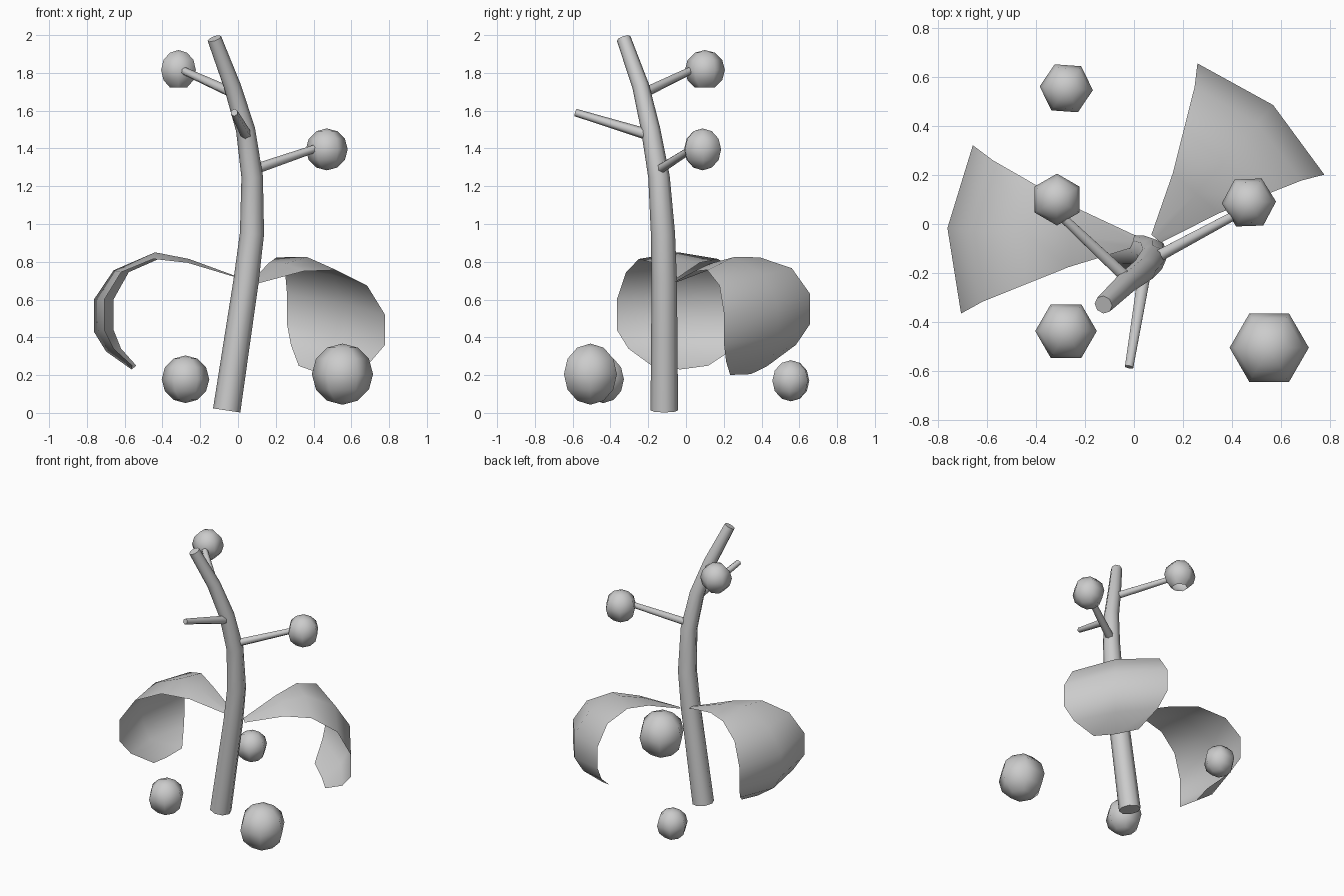
import bpy, bmesh, math
from mathutils import Vector, Matrix

if "Cube" in bpy.data.objects:
    bpy.data.objects.remove(bpy.data.objects["Cube"])


def finish(name, bm, recalc=True, smooth=True):
    if recalc:
        bmesh.ops.recalc_face_normals(bm, faces=bm.faces)
    me = bpy.data.meshes.new(name)
    bm.to_mesh(me)
    bm.free()
    ob = bpy.data.objects.new(name, me)
    bpy.context.collection.objects.link(ob)
    bpy.context.view_layer.objects.active = ob
    ob.select_set(True)
    bpy.ops.object.shade_smooth_by_angle(angle=math.radians(60))
    ob.select_set(False)
    return ob


def tube(name, path, sides):
    """Tapered tube along (x, y, z, radius) points with closed ends."""
    bm = bmesh.new()
    pts = [Vector(p[:3]) for p in path]
    rings = []
    for i, p in enumerate(pts):
        d = (pts[min(i + 1, len(pts) - 1)] - pts[max(i - 1, 0)]).normalized()
        ref = Vector((1, 0, 0)) if abs(d.z) > 0.7 else Vector((0, 0, 1))
        u = (ref - d * ref.dot(d)).normalized()
        v = d.cross(u)
        ang = [2 * math.pi * k / sides for k in range(sides)]
        rings.append([bm.verts.new(p + (u * math.cos(a) + v * math.sin(a)) * path[i][3])
                      for a in ang])
    for a, b in zip(rings, rings[1:]):
        for k in range(sides):
            j = (k + 1) % sides
            bm.faces.new((a[k], a[j], b[j], b[k]))
    bm.faces.new(rings[0])
    bm.faces.new(rings[-1])
    return finish(name, bm)


def ball(name, loc, r, turn, cut=False):
    """Six-sided fruit; cut removes the bottom pole."""
    bm = bmesh.new()
    bmesh.ops.create_uvsphere(bm, u_segments=6, v_segments=6, radius=r,
                              matrix=Matrix.Rotation(math.radians(turn), 4, 'Z'))
    if cut:
        pole = min(bm.verts, key=lambda v: v.co.z)
        bmesh.ops.delete(bm, geom=[pole], context='VERTS')
    bmesh.ops.translate(bm, verts=bm.verts, vec=loc)
    return finish(name, bm)


# leaf rows: mid distance, mid height, edge distance, edge height, half width
ROWS = [(0.00, 0.72, 0.00, 0.715, 0.025),
        (0.26, 0.815, 0.26, 0.795, 0.125),
        (0.44, 0.85, 0.435, 0.815, 0.21),
        (0.66, 0.755, 0.60, 0.745, 0.29),
        (0.765, 0.60, 0.685, 0.60, 0.345),
        (0.765, 0.43, 0.685, 0.44, 0.345),
        (0.70, 0.325, 0.64, 0.34, 0.28),
        (0.565, 0.23, 0.55, 0.25, 0.15)]


def leaf(name, base, axis, scale, dz, tilt):
    bm = bmesh.new()
    a = Vector((*axis, 0)).normalized()
    w = Vector((a.y, -a.x, 0))
    grid = []
    for sm, zm, se, ze, h in ROWS:
        row = []
        for side in (-1, 0, 1):
            s, z = (se, ze) if side else (sm, zm)
            p = Vector((*base, 0)) + a * s * scale + w * h * side
            p.z = z + dz + tilt * h * side
            row.append(bm.verts.new(p))
        grid.append(row)
    for r0, r1 in zip(grid, grid[1:]):
        for k in range(2):
            bm.faces.new((r0[k], r0[k + 1], r1[k + 1], r1[k]))
    return finish(name, bm)


# Trunk
tube("trunk", [(-0.06, -0.115, 0.013, 0.073), (0.043, -0.115, 0.70, 0.067),
               (0.074, -0.122, 0.95, 0.064), (0.075, -0.143, 1.25, 0.057),
               (0.04, -0.187, 1.50, 0.051), (-0.03, -0.24, 1.73, 0.045),
               (-0.125, -0.33, 1.982, 0.038)], 8)

# Branches
tube("branch_right", [(0.075, -0.145, 1.285, 0.028), (0.41, 0.035, 1.40, 0.021)], 6)
tube("branch_left", [(-0.02, -0.23, 1.69, 0.028), (-0.285, 0.02, 1.81, 0.021)], 6)
tube("branch_front", [(0.045, -0.19, 1.47, 0.030), (-0.02, -0.585, 1.59, 0.020)], 6)

# Fruit on the branches
ball("hanging_fruit_right", (0.47, 0.088, 1.395), 0.111, 32)
ball("hanging_fruit_left", (-0.315, 0.10, 1.815), 0.106, 0, cut=True)

# Fruit around the base
ball("ground_fruit_front_right", (0.553, -0.506, 0.205), 0.162, 30)
ball("ground_fruit_front_left", (-0.278, -0.438, 0.178), 0.126, 30)
ball("ground_fruit_back", (-0.277, 0.555, 0.17), 0.109, 26)

# Drooping leaves
leaf("leaf_left", (0.0, -0.07), (-1, 0.07), 1.0, 0.0, 0.0)
leaf("leaf_right", (0.09, -0.06), (0.66, 0.753), 0.95, -0.025, -0.16)
